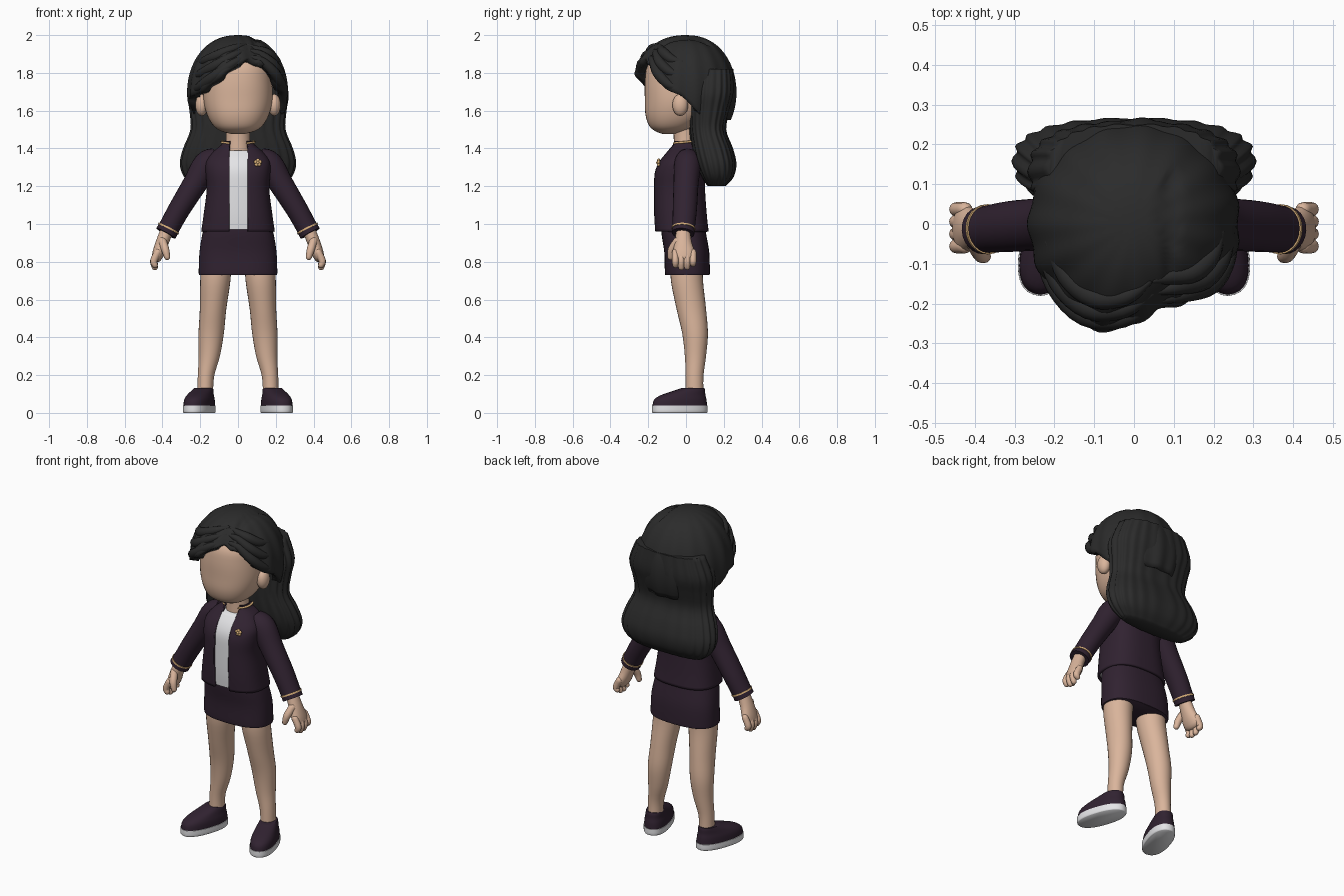
import bpy, bmesh, math
from mathutils import Vector, Matrix

if "Cube" in bpy.data.objects:
    bpy.data.objects.remove(bpy.data.objects["Cube"])

def material(name, r, g, b):
    m = bpy.data.materials.new(name)
    m.diffuse_color = (r, g, b, 1)
    m.use_nodes = True
    m.node_tree.nodes["Principled BSDF"].inputs["Base Color"].default_value = m.diffuse_color
    return m

SKIN = material("skin", .70, .46, .33)
HAIR = material("black_hair", .024, .024, .024)
SUIT = material("dark_plum_cloth", .030, .016, .030)
WHITE = material("white", .80, .80, .82)
GOLD = material("gold_trim", .72, .45, .20)

def finish(name, bm, mat, mirror=False, angle=50):
    bmesh.ops.recalc_face_normals(bm, faces=bm.faces)
    me = bpy.data.meshes.new(name)
    bm.to_mesh(me)
    bm.free()
    me.materials.append(mat)
    for p in me.polygons:
        p.use_smooth = True
    me.set_sharp_from_angle(angle=math.radians(angle))
    ob = bpy.data.objects.new(name, me)
    bpy.context.collection.objects.link(ob)
    if mirror:
        ob.modifiers.new("mirror", 'MIRROR').use_mirror_merge = False
    return ob

def spline(P, sub):
    P = [Vector(p) for p in P]
    out = []
    for i in range(len(P) - 1):
        a, b, c, d = P[max(i - 1, 0)], P[i], P[i + 1], P[min(i + 2, len(P) - 1)]
        for k in range(sub):
            t = k / sub
            out.append(.5 * (2 * b + (c - a) * t + (2 * a - 5 * b + 4 * c - d) * t * t
                             + (3 * b - a - 3 * c + d) * t ** 3))
    return out + [P[-1]]

def loft(pts, n=24, p=2, sub=4, flat=True, rnd=False, caps=True, ref=(0, 1, 0), ripple=None):
    """pts: (x, y, z, rx, ry). flat keeps the rings level, else they follow the path."""
    S = spline(pts, sub)
    C = [Vector(s[:3]) for s in S]
    T = [(C[min(i + 1, len(C) - 1)] - C[max(i - 1, 0)]).normalized() for i in range(len(C))]
    rings = [(c, t, s[3], s[4]) for c, t, s in zip(C, T, S)]
    if rnd:  # hemispherical ends
        for k in (30, 55, 78):
            co, si = math.cos(math.radians(k)), math.sin(math.radians(k))
            rings.append((C[-1] + T[-1] * S[-1][3] * si, T[-1], S[-1][3] * co, S[-1][4] * co))
            rings.insert(0, (C[0] - T[0] * S[0][3] * si, T[0], S[0][3] * co, S[0][4] * co))
    bm = bmesh.new()
    loops = []
    for c, t, rx, ry in rings:
        u, v = Vector((1, 0, 0)), Vector((0, 1, 0))
        if not flat:
            u = t.cross(Vector(ref)).normalized()
            v = u.cross(t)
        loop = []
        for j in range(n):
            a = 2 * math.pi * j / n
            k = ripple(a) if ripple else 1
            ca, sa = math.cos(a), math.sin(a)
            loop.append(bm.verts.new(c + u * math.copysign(abs(ca) ** (2 / p), ca) * rx * k
                                     + v * math.copysign(abs(sa) ** (2 / p), sa) * ry * k))
        loops.append(loop)
    for A, B in zip(loops, loops[1:]):
        for j in range(n):
            bm.faces.new((A[j], A[(j + 1) % n], B[(j + 1) % n], B[j]))
    if caps:
        bm.faces.new(loops[0])
        bm.faces.new(loops[-1])
    return bm

def ball(name, loc, scale, mat, mirror=False):
    bm = bmesh.new()
    bmesh.ops.create_uvsphere(bm, u_segments=20, v_segments=12, radius=1,
                              matrix=Matrix.Translation(loc) @ Matrix.Diagonal((*scale, 1)))
    return finish(name, bm, mat, mirror)

# Head, ears and neck
finish("head", loft([(0, -.09, 1.476, .03, .03), (0, -.085, 1.49, .085, .075), (0, -.07, 1.52, .13, .125),
                     (0, -.05, 1.58, .165, .165), (0, -.04, 1.66, .183, .178), (0, -.04, 1.76, .18, .178),
                     (0, -.04, 1.84, .165, .163), (0, -.03, 1.92, .10, .11)], n=40, p=2.25), SKIN)
ball("ear", (.192, -.03, 1.63), (.034, .042, .058), SKIN, True)
finish("neck", loft([(0, 0, 1.36, .07, .065), (0, -.005, 1.46, .064, .06), (0, -.01, 1.54, .064, .06)]), SKIN)

# Hair cap: a shell whose lower edge follows an asymmetric hairline (degrees from front, height)
LINE = [(-180, 1.55), (-115, 1.55), (-100, 1.61), (-88, 1.66), (-65, 1.68), (-48, 1.70), (-30, 1.75),
        (-15, 1.80), (0, 1.85), (15, 1.875), (38, 1.84), (55, 1.76), (67, 1.71), (85, 1.68),
        (100, 1.61), (115, 1.55), (180, 1.55)]

def hairline(d):
    for (a, za), (b, zb) in zip(LINE, LINE[1:]):
        if a <= d <= b:
            return za + (zb - za) * (d - a) / (b - a)

def cap_point(d, t, lift=0):
    low = math.asin((hairline(d) - 1.70) / .30)
    phi = math.pi / 2 + (low - math.pi / 2) * t
    a = math.radians(d)
    r = .265 * max(math.cos(phi), 0) ** .88 * (1 + .11 * math.exp(-((d + 14) / 24) ** 2))
    r += (.005 * math.sin(15 * a) * t) + lift
    x, y, z = r * math.sin(a), -r * math.cos(a), 1.70 + .30 * math.sin(phi)
    if y < .12:  # parting groove
        z -= .014 * math.exp(-((x - .09) / .016) ** 2)
    return Vector((x, y, z))

bm = bmesh.new()
N, M = 120, 20
top = bm.verts.new((0, 0, 2.0))
grid = [[bm.verts.new(cap_point(-180 + 360 * j / N, i / M)) for j in range(N)] for i in range(1, M + 1)]
for j in range(N):
    k = (j + 1) % N
    bm.faces.new((top, grid[0][j], grid[0][k]))
    for A, B in zip(grid, grid[1:]):
        bm.faces.new((A[j], B[j], B[k], A[k]))
cap = finish("hair_cap", bm, HAIR, angle=80)
sol = cap.modifiers.new("thickness", 'SOLIDIFY')
sol.thickness, sol.offset = .05, -1

# Swept front locks following the cap to either side of the parting
for i, t in enumerate((.62, .78, .93)):
    for side, angs in (("left", (14, -6, -28, -52, -78)), ("right", (20, 36, 52, 68, 84))):
        rad = (.010, .022, .028, .026, .012)
        path = [(*cap_point(d, t, -.012), r, r) for d, r in zip(angs, rad)]
        finish(f"{side}_front_lock_{i}", loft(path, n=12, flat=False, rnd=True, ref=(0, 0, 1)), HAIR)

# Long wavy back hair: (height, half width, back y, front y)
BACK = [(1.82, .215, .25, .03), (1.70, .262, .258, .01), (1.60, .252, .232, .012), (1.50, .247, .212, .018),
        (1.40, .285, .248, .03), (1.32, .302, .266, .05), (1.25, .28, .252, .08), (1.20, .22, .21, .115)]
finish("back_hair", loft([(0, (b + f) / 2, z, w, (b - f) / 2) for z, w, b, f in BACK], n=120, p=2.5,
                         ripple=lambda a: 1 + .02 * math.cos(22 * a)), HAIR, angle=70)

# Jacket with an open front, and the shirt under it
TORSO = [(0, -.022, .96, .195, .142), (0, -.03, 1.05, .182, .14), (0, -.035, 1.18, .166, .136),
         (0, -.033, 1.27, .172, .134), (0, -.025, 1.33, .17, .118), (0, -.012, 1.38, .135, .092),
         (0, -.002, 1.42, .088, .072), (0, 0, 1.44, .08, .07)]
bm = loft(TORSO, n=64, p=2.6, caps=False)
for x in (-.045, .052):
    bmesh.ops.bisect_plane(bm, geom=bm.verts[:] + bm.edges[:] + bm.faces[:], plane_co=(x, 0, 0), plane_no=(1, 0, 0))
gone = [f for f in bm.faces if -.045 < f.calc_center_median().x < .052 and f.calc_center_median().y < -.02]
bmesh.ops.delete(bm, geom=gone, context='FACES')
jacket = finish("jacket", bm, SUIT)
sol = jacket.modifiers.new("thickness", 'SOLIDIFY')
sol.thickness, sol.offset = .014, -1
finish("shirt", loft([(x, y, z + .01, rx - .012, ry - .012) for x, y, z, rx, ry in TORSO[:-2]], n=48, p=2.6), WHITE)

# Gold collar trim and flower brooch
arc = [math.radians(-145 + 29 * k) for k in range(11)]
finish("collar_trim", loft([(.086 * math.sin(a), .077 * math.cos(a), 1.434 + .008 * math.cos(a), .006, .006)
                            for a in arc], n=8, flat=False, rnd=True, ref=(0, 0, 1)), GOLD)
for k in range(5):
    a = math.radians(90 + 72 * k)
    ball(f"brooch_petal_{k}", (.105 + .012 * math.cos(a), -.145, 1.325 + .012 * math.sin(a)), (.010, .008, .010), GOLD)
ball("brooch_centre", (.105, -.15, 1.325), (.008, .008, .008), GOLD)

# Skirt
finish("skirt", loft([(0, .008, .73, .205, .116), (0, .007, .745, .208, .119), (0, .004, .85, .204, .119),
                      (0, -.012, .95, .188, .118), (0, -.02, 1.03, .165, .112)], n=48, p=2.5), SUIT)

# Sleeves with cuff trim
finish("sleeve", loft([(.11, .01, 1.355, .05, .055), (.165, .008, 1.318, .07, .07), (.23, 0, 1.21, .064, .066),
                       (.31, -.006, 1.08, .058, .064), (.36, -.012, .99, .056, .060), (.382, -.016, .95, .058, .060)],
                      flat=False), SUIT, True)
finish("cuff_trim", loft([(.366, -.013, .980, .060, .063), (.370, -.0135, .972, .060, .063)], flat=False), GOLD, True)

# Hands
finish("palm", loft([(.375, -.015, .97, .034, .036), (.402, -.015, .90, .034, .046), (.420, -.012, .85, .032, .058),
                     (.430, -.012, .825, .028, .056)], flat=False, rnd=True), SKIN, True)
for k in range(4):
    y = -.056 + .031 * k
    tip = .765 + (.018, .006, .008, .024)[k]
    finish(f"finger_{k}", loft([(.425, y, .85, .019, .018), (.446, y, .805, .019, .018), (.440, y, tip, .016, .016)],
                               n=12, flat=False, rnd=True), SKIN, True)
finish("thumb", loft([(.400, -.045, .91, .022, .022), (.385, -.075, .865, .021, .021), (.375, -.082, .825, .016, .016)],
                     n=12, flat=False, rnd=True), SKIN, True)

# Legs
finish("leg", loft([(.115, .005, .80, .078, .085), (.12, .005, .70, .08, .085), (.132, .028, .55, .070, .078),
                    (.142, .048, .42, .067, .068), (.152, .050, .30, .056, .056), (.170, .045, .19, .043, .047),
                    (.174, .045, .08, .042, .048)], n=28), SKIN, True)

# Shoes, toes turned outward: white sole and slip-on upper
def shoe_part(name, pts, mat):
    bm = loft(pts, n=40, p=2.3, sub=3)
    bm.transform(Matrix.Translation((.205, -.033, 0)) @ Matrix.Rotation(math.radians(18), 4, 'Z'))
    finish(name, bm, mat, True)

shoe_part("sole", [(0, 0, 0, .068, .148), (0, 0, .008, .072, .152), (0, 0, .038, .072, .152)], WHITE)
shoe_part("shoe_upper", [(0, 0, .036, .069, .149), (0, .003, .07, .067, .143), (0, .02, .095, .06, .120),
                         (0, .058, .12, .052, .080), (0, .073, .132, .047, .060)], SUIT)
